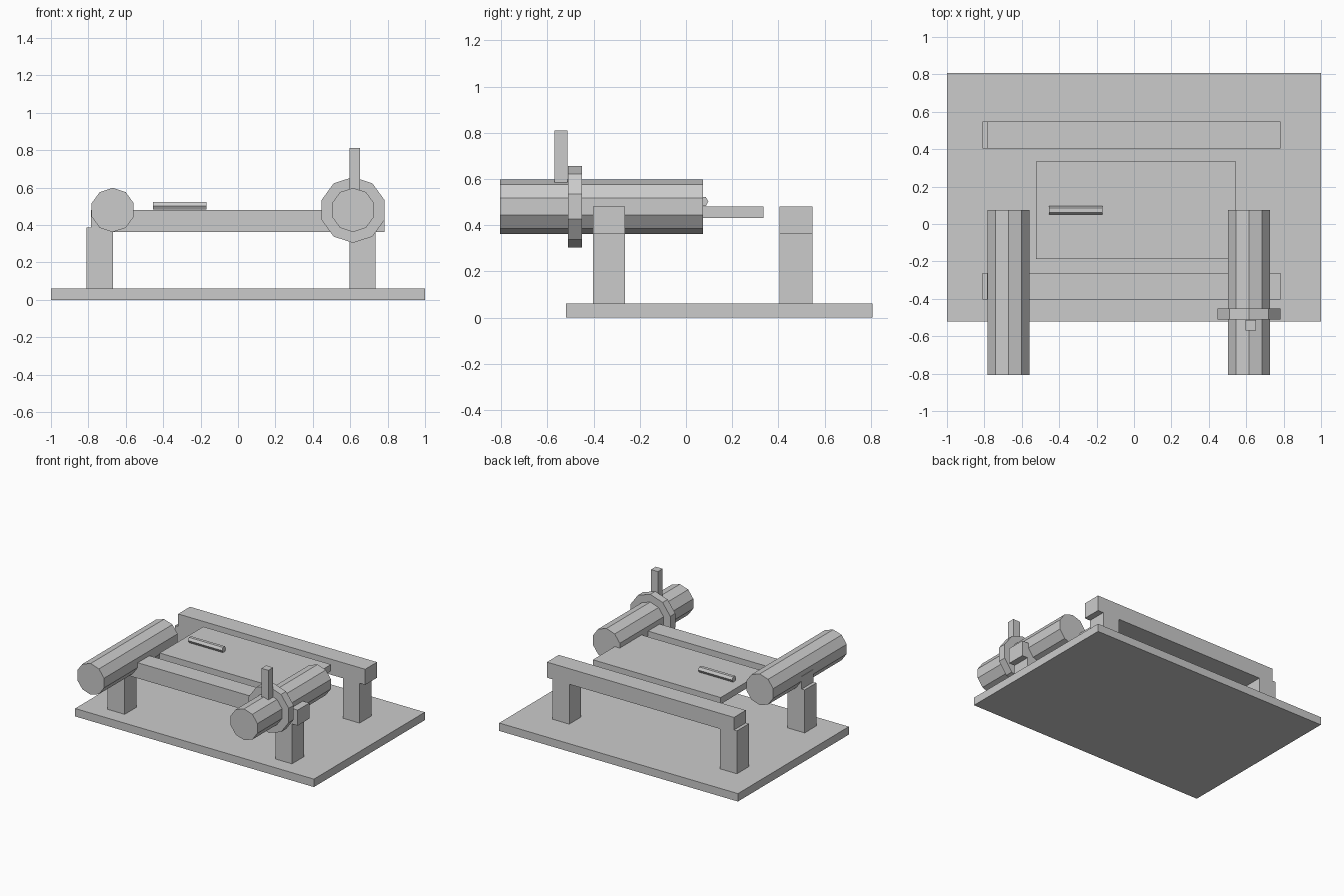
import bpy
import bmesh
from math import pi
from mathutils import Matrix

if "Cube" in bpy.data.objects:
    bpy.data.objects.remove(bpy.data.objects["Cube"])


def finish(name, bm):
    mesh = bpy.data.meshes.new(name)
    bm.to_mesh(mesh)
    bm.free()
    obj = bpy.data.objects.new(name, mesh)
    bpy.context.collection.objects.link(obj)
    return obj


def box(name, x, y, z):
    """Box from (min, max) ranges."""
    bm = bmesh.new()
    size = [r[1] - r[0] for r in (x, y, z)]
    mid = [(r[0] + r[1]) / 2 for r in (x, y, z)]
    bmesh.ops.create_cube(
        bm, size=1, matrix=Matrix.Translation(mid) @ Matrix.Diagonal((*size, 1)))
    return finish(name, bm)


def prism(name, centre, radius, length, sides, axis, turn=0):
    """Flat-sided rod along the x or y axis."""
    bm = bmesh.new()
    tilt = Matrix.Rotation(pi / 2, 4, 'Y' if axis == 'X' else 'X')
    bmesh.ops.create_cone(
        bm, cap_ends=True, segments=sides, radius1=radius, radius2=radius,
        depth=length,
        matrix=Matrix.Translation(centre) @ tilt @ Matrix.Rotation(turn, 4, 'Z'))
    return finish(name, bm)


# Base plate
box("base_plate", (-1, 1), (-0.52, 0.807), (0, 0.06))

# Front and back trestles: a beam on two legs
for side, y in (("front", (-0.403, -0.263)), ("back", (0.405, 0.547))):
    box(side + "_beam", (-0.785, 0.782), y, (0.362, 0.48))
    box(side + "_left_leg", (-0.81, -0.667), y, (0.06, 0.385))
    box(side + "_right_leg", (0.595, 0.735), y, (0.06, 0.362))

# Flat tray between the beams, with a small rod lying on it
box("tray", (-0.525, 0.545), (-0.187, 0.335), (0.43, 0.48))
prism("small_rod", (-0.312, 0.074, 0.502), 0.023, 0.285, 6, 'X')

# Ten-sided rollers
for name, x in (("left_roller", -0.67), ("right_roller", 0.615)):
    prism(name, (x, -0.366, 0.48), 0.118, 0.88, 10, 'Y')

# Collar on the right roller, and upright handle
prism("collar", (0.615, -0.481, 0.48), 0.176, 0.06, 10, 'Y')
box("handle", (0.595, 0.653), (-0.57, -0.513), (0.58, 0.81))
